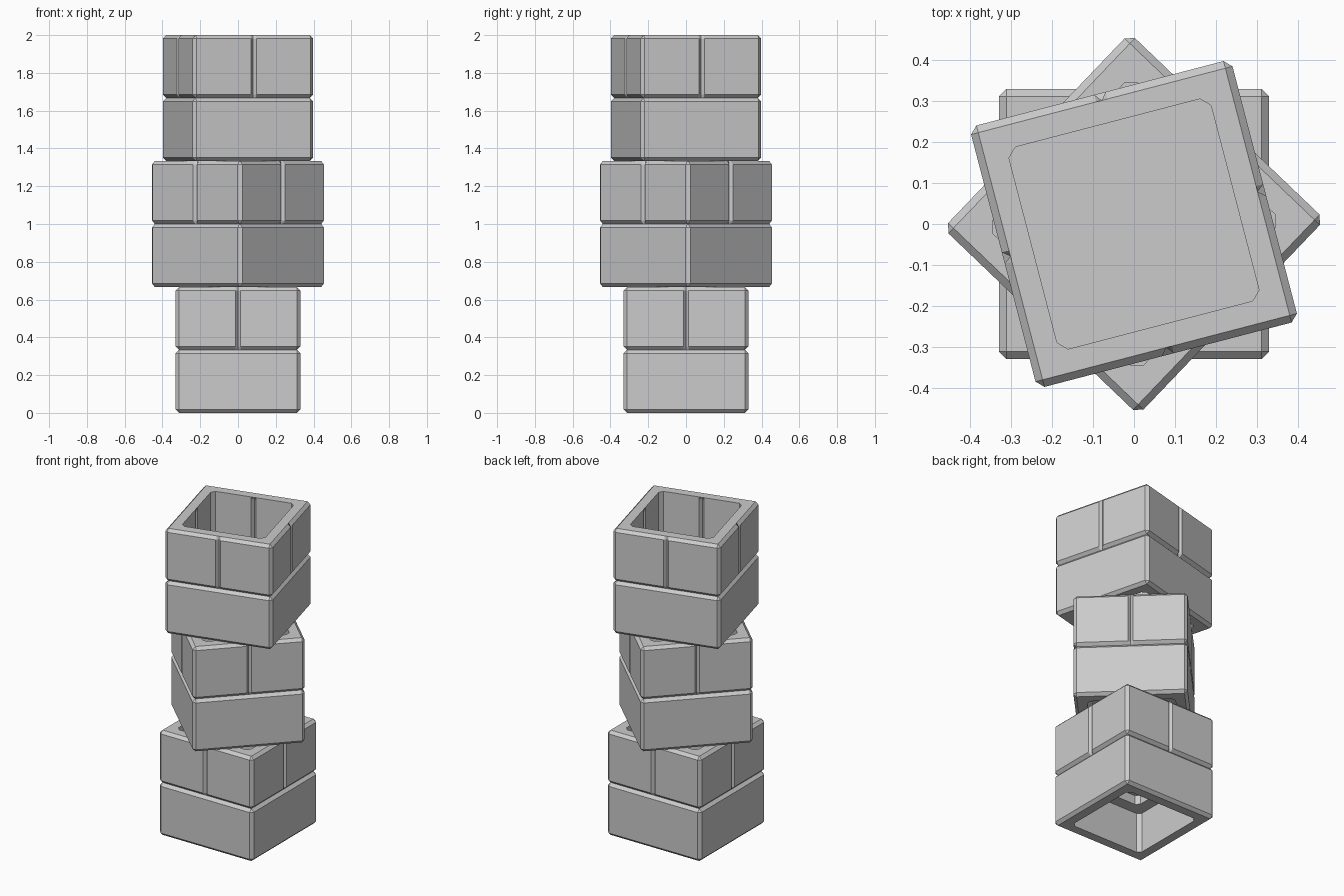
import bpy, bmesh, math

if "Cube" in bpy.data.objects:
    bpy.data.objects.remove(bpy.data.objects["Cube"])

TIER = 2 / 3        # tier height
LAYER = TIER / 2    # each tier has two layers
H = 0.33            # outer half width
B = 0.018           # edge bevel
INNER = 0.255       # half width of the hollow
IC = 0.022          # chamfer of the hollow's corners


def loop(bm, h, c, n, z):
    """Chamfered square ring; each side has a V notch of depth n at its middle."""
    side = [(-h + c, -h), (-B * 0.8, -h), (0, -h + n), (B * 0.8, -h), (h - c, -h)]
    verts = []
    for k in range(4):
        co, si = round(math.cos(k * math.pi / 2)), round(math.sin(k * math.pi / 2))
        verts += [bm.verts.new((x * co - y * si, x * si + y * co, z)) for x, y in side]
    return verts


def build(name, rows, closed, z, angle):
    """Skin a stack of rings, either closed into a tube or capped at both ends."""
    bm = bmesh.new()
    rings = [loop(bm, *r) for r in rows]
    pairs = list(zip(rings, rings[1:]))
    if closed:
        pairs.append((rings[-1], rings[0]))
    else:
        bm.faces.new(rings[0])
        bm.faces.new(rings[-1])
    for a, b in pairs:
        for i in range(len(a)):
            j = (i + 1) % len(a)
            bm.faces.new((a[i], a[j], b[j], b[i]))
    bmesh.ops.remove_doubles(bm, verts=bm.verts, dist=1e-5)
    bmesh.ops.recalc_face_normals(bm, faces=bm.faces)
    me = bpy.data.meshes.new(name)
    bm.to_mesh(me)
    bm.free()
    ob = bpy.data.objects.new(name, me)
    ob.location.z = z
    ob.rotation_euler.z = math.radians(angle)
    bpy.context.collection.objects.link(ob)


# plain lower block: hollow underneath, closed on top
base_rows = [
    (H - B, 0, 0, LAYER), (H, B, 0, LAYER - B), (H, B, 0, B), (H - B, 0, 0, 0),
    (INNER, IC, 0, 0), (INNER, IC, 0, 0.257), (0.18, IC, 0, 0.257), (0.18, IC, 0, 0.315),
]
# upper wall: grooved at the middle of each side, inside and out
wall_rows = [
    (H - B, 0, 0, 0), (H, B, B, B), (H, B, B, LAYER - B), (H - B, 0, 0, LAYER),
    (INNER, IC, 0, LAYER), (INNER, IC, -B, LAYER - B), (INNER, IC, -B, B), (INNER, IC, 0, 0),
]

# three twisted tiers
for i, (name, angle) in enumerate([("bottom", 0), ("middle", 46.3), ("top", 14.6)]):
    build(name + "_base_block", base_rows, False, i * TIER, angle)
    build(name + "_split_wall", wall_rows, True, i * TIER + LAYER, angle)
